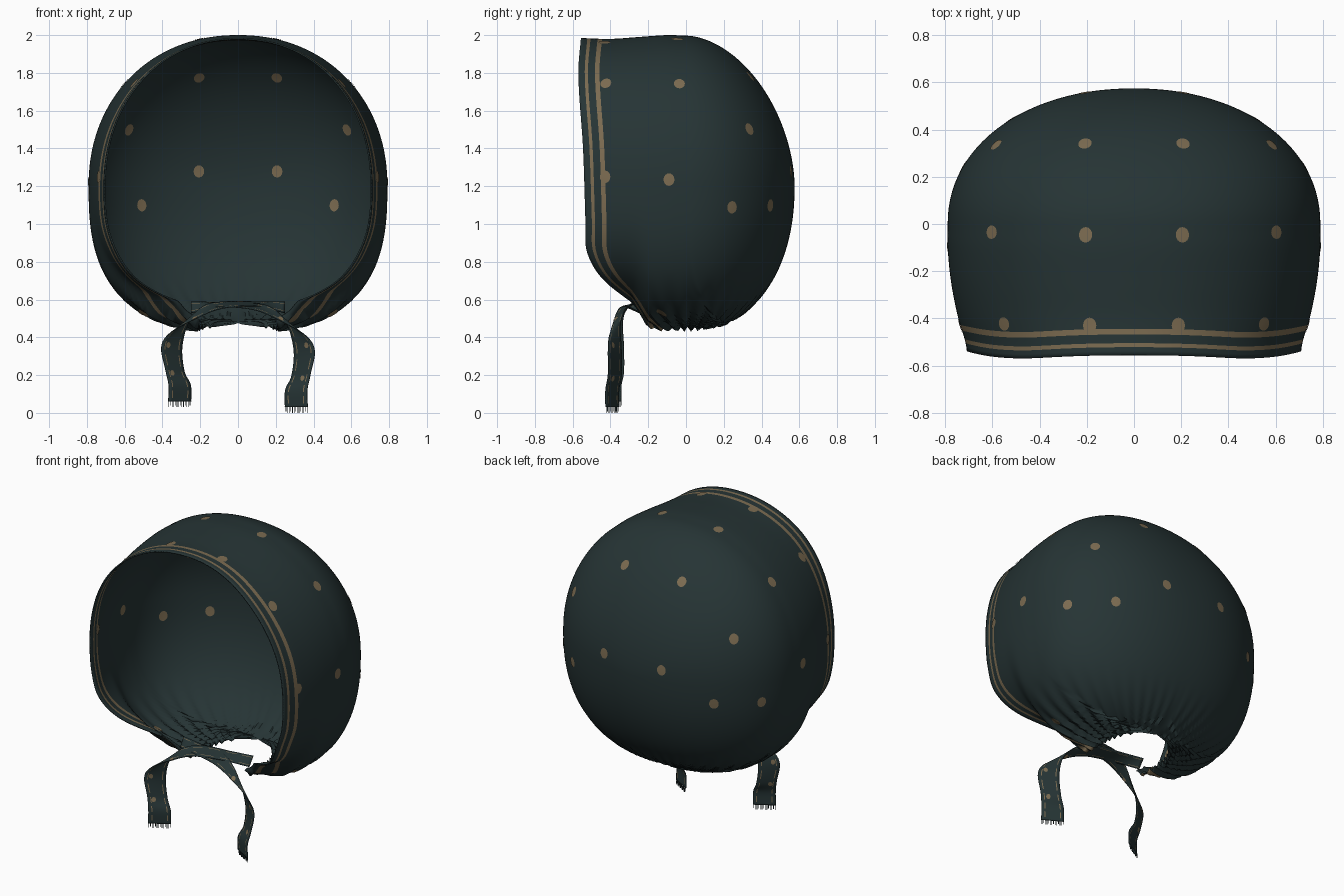
import bpy, bmesh, math
from mathutils import Vector
from mathutils.bvhtree import BVHTree

if "Cube" in bpy.data.objects:
    bpy.data.objects.remove(bpy.data.objects["Cube"])


def material(name, rgb):
    m = bpy.data.materials.new(name)
    m.diffuse_color = (*rgb, 1)
    m.use_nodes = True
    m.node_tree.nodes["Principled BSDF"].inputs["Base Color"].default_value = m.diffuse_color
    return m


CLOTH = material("dark_teal_cloth", (0.019, 0.034, 0.035))
GOLD = material("muted_gold_print", (0.20, 0.148, 0.082))


def make_object(name, bm, mats, thickness=0):
    me = bpy.data.meshes.new(name)
    bm.to_mesh(me)
    ob = bpy.data.objects.new(name, me)
    bpy.context.collection.objects.link(ob)
    for m in mats:
        me.materials.append(m)
    if thickness:
        mod = ob.modifiers.new("cloth_thickness", 'SOLIDIFY')
        mod.thickness = thickness
        mod.offset = -1
    bpy.ops.object.select_all(action='DESELECT')
    ob.select_set(True)
    bpy.context.view_layer.objects.active = ob
    bpy.ops.object.shade_smooth_by_angle(angle=math.radians(50))
    return ob


def curve(table, x):
    """Smooth interpolation through (x, value) pairs."""
    n = len(table)
    x = min(max(x, table[0][0]), table[-1][0])
    i = 0
    while i < n - 2 and x > table[i + 1][0]:
        i += 1

    def slope(k):
        a, b = table[max(k - 1, 0)], table[min(k + 1, n - 1)]
        return (b[1] - a[1]) / (b[0] - a[0])
    (x0, y0), (x1, y1) = table[i], table[i + 1]
    h = x1 - x0
    t = (x - x0) / h
    return (y0 * (2*t**3 - 3*t*t + 1) + y1 * (3*t*t - 2*t**3)
            + h * slope(i) * (t**3 - 2*t*t + t) + h * slope(i + 1) * (t**3 - t*t))


# Hood profile: half width, top and bottom heights along its depth
BACK, MID = 0.575, 1.2
WIDTH = [(-.57, .705), (-.5, .715), (-.4, .745), (-.25, .775), (-.1, .79), (0, .79)]
TOP = [(-.57, .785), (-.4, .78), (-.25, .79), (-.1, .80), (0, .797)]
BOTTOM = [(-.57, .61), (-.3, .635), (-.25, .69), (-.2, .76), (-.12, .78), (0, .78)]
EDGE = [(.58, -.2), (.61, -.3), (.72, -.45), (.85, -.525), (1.0, -.532),
        (1.4, -.545), (1.8, -.57), (2.0, -.555)]


def extent(table, y, p):
    if y <= 0:
        return curve(table, y)
    return table[-1][1] * max(0, 1 - (y / BACK) ** p) ** (1 / p)


def ray(a, w, h, p):
    c, s = abs(math.cos(a)), abs(math.sin(a))
    return ((c / w) ** p + (s / h) ** p) ** (-1 / p)


def hood_point(a, y):
    up = math.sin(a) > 0
    w = extent(WIDTH, y, 2.1)
    h = extent(TOP, y, 1.8) if up else extent(BOTTOM, y, 2.15)
    if w < 1e-4 or h < 1e-4:
        return Vector((0, BACK, MID))
    r = ray(a, w, h, 2.12 if up else 2.65 - 0.5 * max(0, y) / BACK)
    x, z = r * math.cos(a), MID + r * math.sin(a)
    # gathers radiating from the neck
    k = max(0, 1 - (z - .42) / .33) ** 1.6 * min(1, math.hypot(x, y) / .2)
    f = 1 - 0.022 * k * (1 + math.sin(38 * math.atan2(y, abs(x))))
    return Vector((x * f, y, MID + (z - MID) * f))


def front_edge(a):
    up = math.sin(a) > 0
    r = ray(a, .72, .785 if up else .62, 2.12 if up else 2.65)
    return curve(EDGE, MID + r * math.sin(a))


# Hood: arches swept from the face edge to the back, open at the neck
OFFSETS = [0, .018, .034, .051, .088, .112]
ROWS, COLS = 64, 220
bm = bmesh.new()
grid = []
for i in range(len(OFFSETS) + ROWS):
    def depth(a):
        e = front_edge(a)
        if i < len(OFFSETS):
            return e + OFFSETS[i]
        y1 = e + OFFSETS[-1]
        s = (i - len(OFFSETS) + 1) / ROWS
        return y1 + (BACK - y1) * math.sin(s * math.pi / 2)
    yb = depth(-math.pi / 2)
    gap = math.atan(.22 * math.sqrt(max(0, 1 - (max(0, yb) / .21) ** 2)) / .78)
    row = []
    for j in range(COLS + 1):
        a = -math.pi / 2 + gap + (2 * math.pi - 2 * gap) * j / COLS
        row.append(bm.verts.new(hood_point(a, depth(a))))
    grid.append(row)
for i in range(len(grid) - 1):
    for j in range(COLS):
        f = bm.faces.new((grid[i][j], grid[i + 1][j], grid[i + 1][j + 1], grid[i][j + 1]))
        # two printed bands following the face edge
        f.material_index = int(i in (2, 4))
bmesh.ops.remove_doubles(bm, verts=bm.verts, dist=0.0008)
bmesh.ops.recalc_face_normals(bm, faces=bm.faces)
highest = max(bm.faces, key=lambda f: f.calc_center_median().z)
if highest.normal.z < 0:
    bmesh.ops.reverse_faces(bm, faces=bm.faces)
bm.normal_update()
hood_tree = BVHTree.FromBMesh(bm)
THICK = 0.008
make_object("hood", bm, [CLOTH, GOLD], THICK)


def add_dots(bm, tree, spots, offsets, rx, ry):
    """Thin printed dots laid on both sides of a cloth surface."""
    for spot in spots:
        loc, nor, _, _ = tree.find_nearest(Vector(spot))
        side = nor.cross(Vector((0, 0, 1)) if abs(nor.z) < .9 else Vector((0, 1, 0))).normalized()
        up = side.cross(nor)
        for off in offsets:
            def lay(r, k):
                a = k * math.tau / 16
                p = loc + side * (rx * r * math.cos(a)) + up * (ry * r * math.sin(a))
                q, n, _, _ = tree.find_nearest(p)
                return bm.verts.new(q + n * off)
            centre = lay(0, 0)
            rings = [[lay(r, k) for k in range(16)] for r in (.5, 1)]
            for k in range(16):
                m = (k + 1) % 16
                for vs in ((centre, rings[0][k], rings[0][m]),
                           (rings[0][k], rings[1][k], rings[1][m], rings[0][m])):
                    f = bm.faces.new(vs if off > 0 else vs[::-1])
                    f.normal_update()


# Printed dots over the hood
spots = [(.21, -.045, 2), (.6, -.035, 1.74), (.79, -.09, 1.235), (.21, .35, 1.79),
         (.58, .33, 1.5), (.21, .56, 1.28), (.5, .42, 1.1), (.7, .23, 1.09),
         (.19, -.43, 1.97), (.58, -.43, 1.77), (.745, -.43, 1.25), (.5, -.13, .53)]
bm = bmesh.new()
add_dots(bm, hood_tree, [(s * x, y, z) for x, y, z in spots for s in (1, -1)],
         (.003, -THICK - .003), .029, .033)
make_object("hood_dots", bm, [GOLD])

# Neck ties: each starts at one neck corner, crosses over and hangs down
# position followed by half-width direction
TIE = [(-.25, -.23, .56, 0, .02, .03), (-.1, -.28, .575, 0, .045, .012),
       (.08, -.31, .565, -.01, .05, .018), (.21, -.35, .52, -.03, .035, .038),
       (.31, -.375, .44, -.05, .03, .03), (.352, -.375, .33, -.055, .035, 0),
       (.335, -.375, .2, -.05, .035, -.005), (.31, -.388, .12, -.058, .035, 0),
       (.31, -.388, .03, -.06, .035, 0)]
ACROSS = [-1, -.72, -.63, -.2, .2, .63, .72, 1]
STEPS = 72
for name, side, lift, back in (("right_tie", 1, 0, 0), ("left_tie", -1, .03, .012)):
    bm = bmesh.new()
    rows = []
    tables = [[(k, p[c]) for k, p in enumerate(TIE)] for c in range(6)]
    for i in range(STEPS + 1):
        t = i / STEPS * (len(TIE) - 1)
        v = [curve(tab, t) for tab in tables]
        rise = lift * i / STEPS
        pos, wide = Vector(v[:3]), Vector(v[3:])
        pts = [pos + wide * c + Vector((0, back, rise)) for c in ACROSS]
        rows.append([bm.verts.new((side * p.x, p.y, p.z)) for p in pts])
    for i in range(STEPS):
        for j in range(len(ACROSS) - 1):
            f = bm.faces.new((rows[i][j], rows[i][j + 1], rows[i + 1][j + 1], rows[i + 1][j]))
            f.material_index = int(j in (1, 5) and i % 6 < 4)
    bmesh.ops.recalc_face_normals(bm, faces=bm.faces)
    bm.normal_update()
    tree = BVHTree.FromBMesh(bm)
    end_a, end_b = rows[-1][0].co.copy(), rows[-1][-1].co.copy()
    make_object(name, bm, [CLOTH, GOLD], .005)

    # printed dots on the tie
    bm = bmesh.new()
    add_dots(bm, tree, [(side * x, -.38, z) for x, z in ((.35, .18 + lift), (.37, .36), (.23, .51))],
             (.002, -.007), .013, .016)
    make_object(name + "_dots", bm, [GOLD])

    # frayed threads at the end of the tie
    bm = bmesh.new()
    for k in range(14):
        top = end_a.lerp(end_b, (k + .5) / 14)
        length = .03 - .008 * (k % 3 == 1)
        cube = bmesh.ops.create_cube(bm, size=1)["verts"]
        for vert in cube:
            vert.co = top + Vector((vert.co.x * .003, vert.co.y * .003, (vert.co.z - .5) * length))
    make_object(name + "_fringe", bm, [CLOTH])
